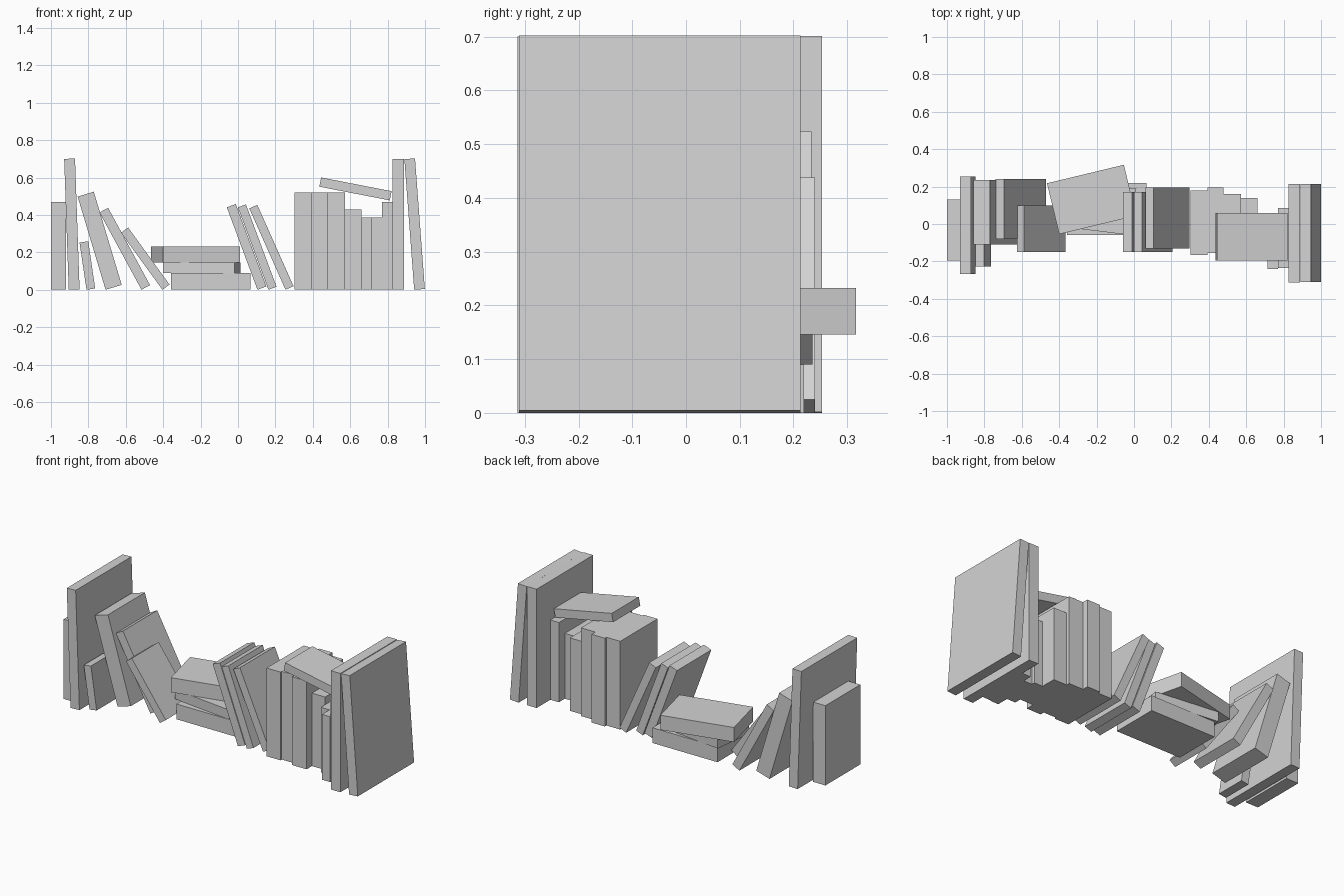
import bpy
from math import radians
from mathutils import Matrix, Vector

if "Cube" in bpy.data.objects:
    bpy.data.objects.remove(bpy.data.objects["Cube"])

grey = bpy.data.materials.new("plain_grey")
grey.use_nodes = True
COLOUR = (0.65, 0.65, 0.65, 1)
grey.diffuse_color = COLOUR
grey.node_tree.nodes["Principled BSDF"].inputs["Base Color"].default_value = COLOUR


def block(name, size, place):
    """Box of the given size, centred on its own origin, moved by a matrix."""
    bpy.ops.mesh.primitive_cube_add(size=1)
    book = bpy.context.object
    book.name = name
    book.data.transform(place @ Matrix.Diagonal((*size, 1)))
    book.data.materials.append(grey)
    return book


def standing(name, x, thick, height, lean, front, back):
    """Book on its bottom edge at x, leaning toward -x about its lower left edge."""
    centre = Vector((thick / 2, 0, height / 2))
    place = (Matrix.Translation((x, (front + back) / 2, 0))
             @ Matrix.Rotation(radians(-lean), 4, 'Y')
             @ Matrix.Translation(centre))
    block(name, (thick, back - front, height), place)


def lying(name, size, centre, angle, axis):
    block(name, size, Matrix.Translation(centre) @ Matrix.Rotation(radians(angle), 4, axis))


# Right-hand group: upright end book, then books leaning ever further
standing("end_book", -1, .08, .47, 0, -.195, .13)
standing("tall_leaning_book", -.905, .058, .70, 2, -.267, .253)
standing("small_leaning_book", -.81, .047, .255, 8.4, -.226, -.045)
standing("thick_leaning_book", -.708, .09, .52, 16.7, -.11, .234)
standing("slanted_book", -.516, .052, .47, 28.5, -.08, .24)
standing("most_slanted_book", -.404, .047, .377, 36, -.15, .10)

# Pile of three lying books
lying("pile_bottom_book", (.425, .28, .09), (-.147, .08, .045), 0, 'Z')
lying("pile_middle_book", (.387, .25, .056), (-.195, .088, .118), -7, 'Z')
lying("pile_top_book", (.423, .28, .086), (-.227, .131, .189), 13.5, 'Z')

# Three thin books leaning together
standing("thin_leaning_book_1", .104, .051, .47, 20.4, -.15, .17)
standing("thin_leaning_book_2", .163, .046, .47, 20.4, -.15, .17)
standing("thin_leaning_book_3", .254, .047, .476, 24, -.13, .195)

# Upright row: width, height, front and back of each, placed side by side
row = [(.09, .52, -.167, .18), (.086, .52, -.155, .195), (.094, .52, -.18, .16),
       (.086, .43, -.13, .14), (.056, .385, -.17, .05), (.054, .385, -.24, .03),
       (.056, .47, -.235, .085), (.062, .70, -.314, .213)]
x = .303
for i, (thick, height, front, back) in enumerate(row):
    standing(f"upright_book_{i + 1}", x, thick, height, 0, front, back)
    x += thick

# Tall book resting against the row, and one lying tilted on top
standing("tall_end_book", .942, .057, .70, 4.3, -.311, .213)
lying("tilted_top_book", (.384, .253, .05), (.628, -.069, .539), 11, 'Y')
